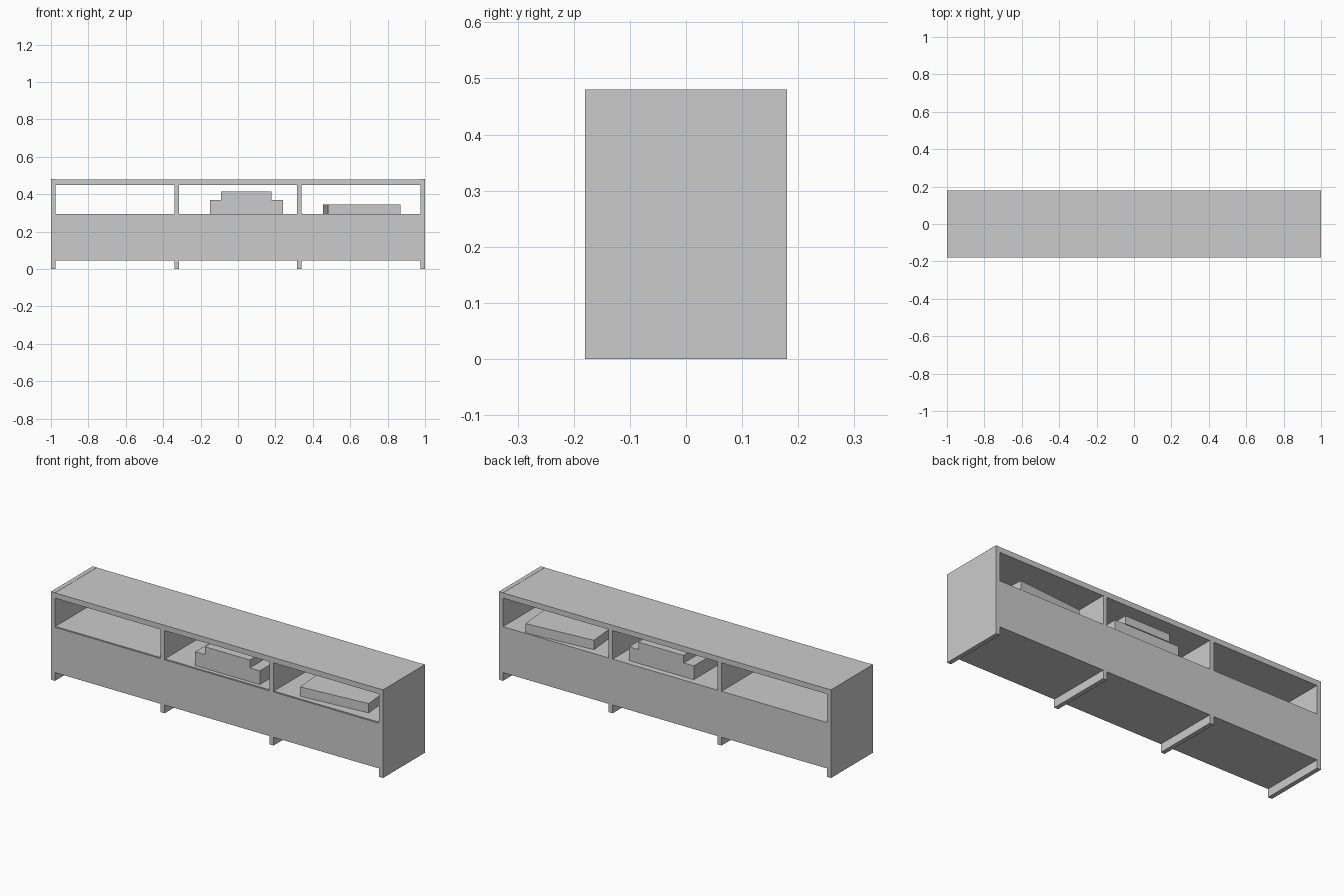
import bpy
from math import radians

default = bpy.data.objects.get("Cube")
if default:
    bpy.data.objects.remove(default)

grey = bpy.data.materials.new("plain grey")
grey.use_nodes = True
colour = (0.6, 0.6, 0.6, 1)
grey.diffuse_color = colour
grey.node_tree.nodes["Principled BSDF"].inputs["Base Color"].default_value = colour


def box(name, x, y, z, turn=0):
    """Box spanning the given (low, high) ranges, turned about its own centre."""
    spans = (x, y, z)
    bpy.ops.mesh.primitive_cube_add(size=1, location=[(a + b) / 2 for a, b in spans])
    ob = bpy.context.object
    ob.name = name
    ob.scale = [b - a for a, b in spans]
    bpy.ops.object.transform_apply(location=False, rotation=False, scale=True)
    ob.rotation_euler.z = radians(turn)
    ob.data.materials.append(grey)
    return ob


HALF_DEPTH = 0.18
HEIGHT = 0.48
BOARD = 0.024
SHELF = 0.295
BASE = 0.045
LIP = 0.004
full = (-HALF_DEPTH, HALF_DEPTH)

# Upright boards, reaching the floor as feet
inner = 1 - BOARD
for side, s in (("right", -1), ("left", 1)):
    box(side + "_side_panel", sorted((s, s * inner)), full, (0, HEIGHT))
    mid = s * 0.328
    box(side + "_divider", (mid - BOARD / 2, mid + BOARD / 2), full, (0, HEIGHT - 0.015))

# Top board, set a hair below the side panels
box("top_board", (-inner, inner), full, (0.45, HEIGHT - 0.001))

# Closed lower storage in three bays, with fronts just below the shelf
edges = (-inner, -0.34, -0.316, 0.316, 0.34, inner)
for i, bay in enumerate(("right", "middle", "left")):
    span = edges[2 * i:2 * i + 2]
    box(bay + "_cabinet", span, (-HALF_DEPTH + LIP, HALF_DEPTH), (BASE, SHELF))
    box(bay + "_drawer_front", span, (-HALF_DEPTH, -HALF_DEPTH + LIP), (BASE, SHELF - LIP))

# Stepped device in the middle bay
box("device_body", (-0.15, 0.24), (-0.155, 0.147), (SHELF, 0.37))
box("device_top", (-0.09, 0.18), (-0.155, 0.152), (0.37, 0.413))

# Flat device in the left bay, set slightly askew
box("flat_device", (0.467, 0.857), (-0.135, 0.16), (SHELF, 0.346), turn=5)
